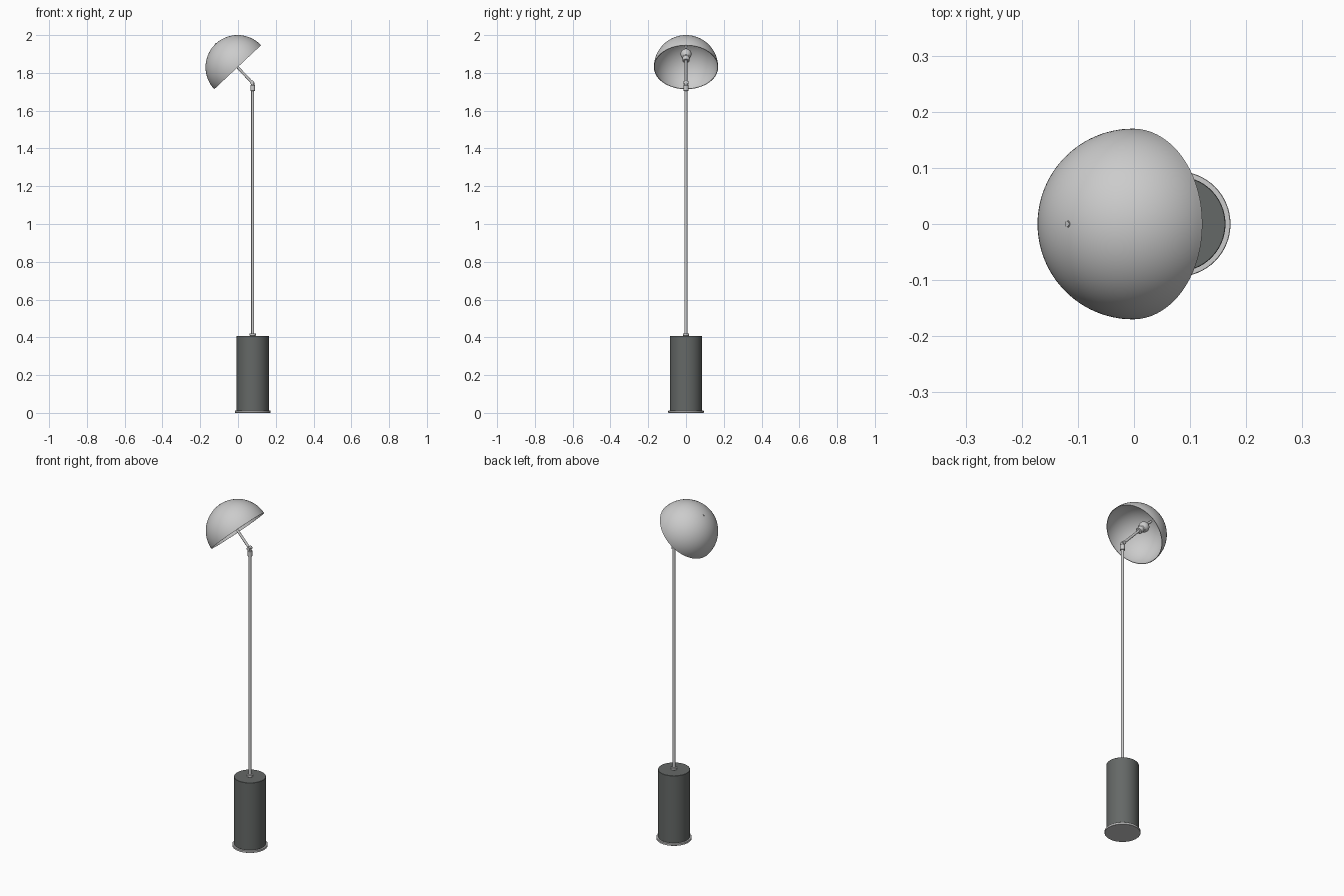
import bpy, math
from mathutils import Vector, Matrix

if "Cube" in bpy.data.objects:
    bpy.data.objects.remove(bpy.data.objects["Cube"])

PX = 0.078                                  # pole and base centre
C = Vector((-0.002, 0, 1.83))               # shade centre
TILT = Matrix.Translation(C) @ Matrix.Rotation(math.radians(-43.2), 4, 'Y')
UP = Matrix.Translation((PX, 0, 0))


def lathe(name, profile, matrix, seg=48, mat=None):
    """Revolve (radius, height) points about local z; radius 0 makes a pole."""
    verts, rings, faces = [], [], []
    for r, z in profile:
        n = 1 if r == 0 else seg
        rings.append([len(verts) + i for i in range(n)])
        verts += [(r * math.cos(math.tau * i / seg), r * math.sin(math.tau * i / seg), z) for i in range(n)]
    for a, b in zip(rings, rings[1:]):
        for i in range(seg):
            quad = [a[i % len(a)], a[(i + 1) % seg % len(a)], b[(i + 1) % seg % len(b)], b[i % len(b)]]
            faces.append(list(dict.fromkeys(quad)))
    me = bpy.data.meshes.new(name)
    me.from_pydata(verts, [], faces)
    ob = bpy.data.objects.new(name, me)
    bpy.context.collection.objects.link(ob)
    ob.matrix_world = matrix
    if mat:
        me.materials.append(mat)
    bpy.ops.object.select_all(action='DESELECT')
    ob.select_set(True)
    bpy.context.view_layer.objects.active = ob
    bpy.ops.object.shade_smooth_by_angle(angle=math.radians(35))
    return ob


def rod(name, r, z0, z1, matrix, seg=32, mat=None, bevel=0.0):
    b = bevel
    pts = [(0, z0), (r - b, z0), (r, z0 + b), (r, z1 - b), (r - b, z1), (0, z1)]
    if not b:
        pts = [pts[0], pts[1], pts[4], pts[5]]
    return lathe(name, pts, matrix, seg, mat)


dark = bpy.data.materials.new("dark_grey")
dark.diffuse_color = (0.13, 0.14, 0.135, 1)
dark.use_nodes = True
dark.node_tree.nodes["Principled BSDF"].inputs["Base Color"].default_value = dark.diffuse_color

# Base: thin foot plate and tall drum
rod("foot_plate", 0.094, 0, 0.012, UP, 64, bevel=0.001)
rod("base_drum", 0.085, 0.012, 0.408, UP, 64, dark, 0.001)

# Pole with bottom collar
rod("pole_collar", 0.016, 0.408, 0.420, UP, bevel=0.001)
rod("pole", 0.008, 0.408, 1.72, UP)

# Tilt joint: sleeve, two fork cheeks and cross pin
rod("joint_sleeve", 0.013, 1.705, 1.735, UP, bevel=0.001)
PIVOT = Matrix.Translation((0.075, 0, 1.748)) @ Matrix.Rotation(math.pi / 2, 4, 'X')
rod("joint_knuckle", 0.011, -0.006, 0.006, PIVOT)
for side, y in (("front", 0.006), ("back", -0.013)):
    rod(f"joint_cheek_{side}", 0.010, y, y + 0.007, PIVOT)
rod("joint_neck", 0.009, 1.73, 1.748, UP)

# Arm running along the shade axis up to its crown
rod("arm", 0.007, -0.112, 0.05, TILT)
rod("crown_stem", 0.006, 0.11, 0.171, TILT)
rod("crown_nut", 0.005, 0.168, 0.172, TILT)

# Lamp socket inside the shade
lathe("socket", [(0, 0.045), (0.016, 0.045), (0.018, 0.048), (0.018, 0.068), (0.022, 0.072)]
      + [(0.029 * math.cos(a), 0.095 + 0.029 * math.sin(a))
         for a in (math.radians(d) for d in range(-40, 90, 10))] + [(0, 0.124)], TILT)

# Hemispherical shade: outer skin, rim lip, inner skin
R, T, N = 0.17, 0.003, 24
arc = [math.pi / 2 * i / N for i in range(N + 1)]
outer = [(R * math.sin(a) if i else 0, R * math.cos(a)) for i, a in enumerate(arc)]
inner = [((R - T) * r / R, (R - T) * z / R) for r, z in reversed(outer)]
shade = lathe("shade", outer + inner, TILT, 72)
shade.data.flip_normals()
